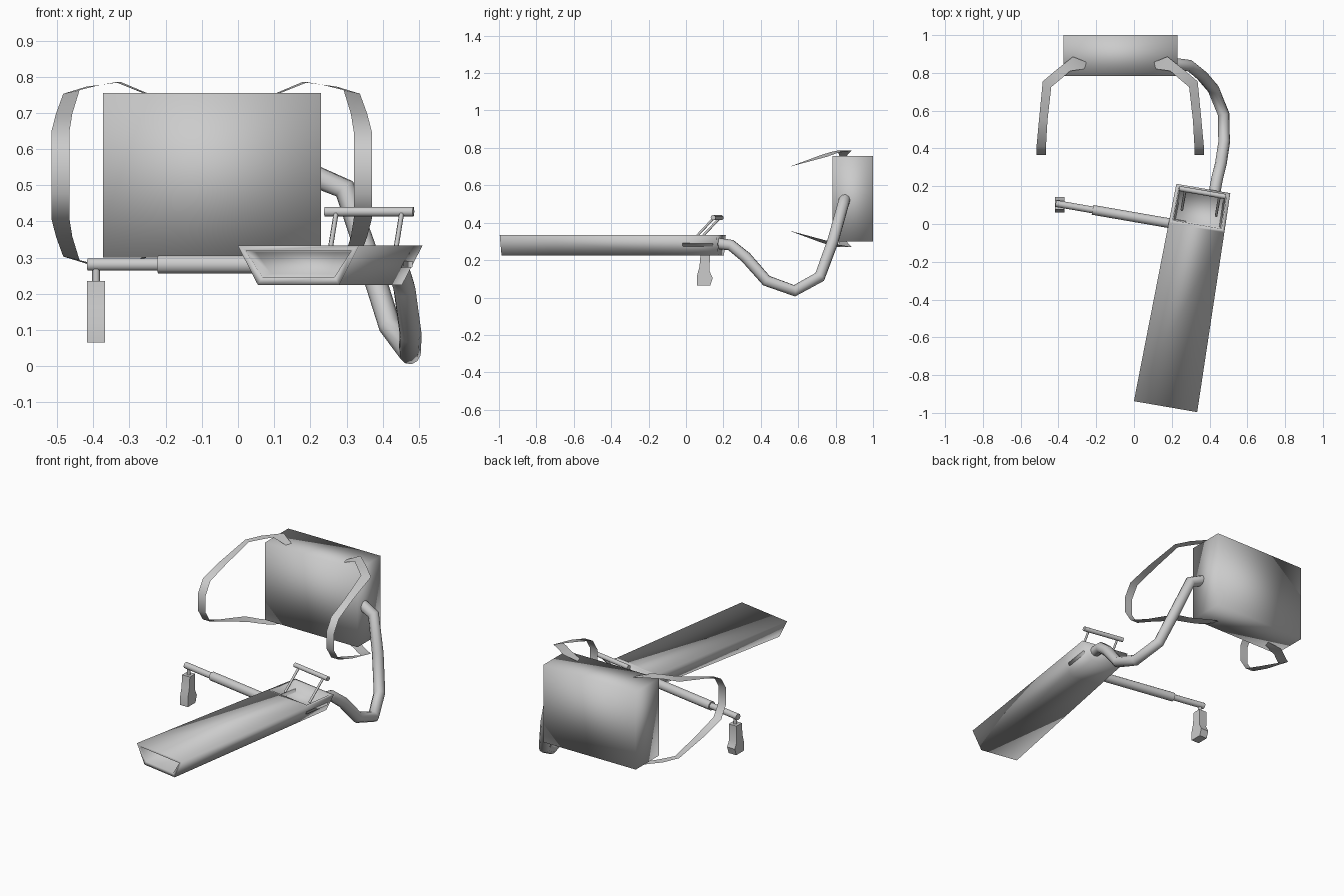
import bpy, bmesh
from mathutils import Vector

cube = bpy.data.objects.get("Cube")
if cube:
    bpy.data.objects.remove(cube, do_unlink=True)

grey = bpy.data.materials.new("light grey")
grey.use_nodes = True
tone = (0.6, 0.6, 0.6, 1)
grey.diffuse_color = tone
grey.node_tree.nodes["Principled BSDF"].inputs["Base Color"].default_value = tone


def add(name, data):
    obj = bpy.data.objects.new(name, data)
    data.materials.append(grey)
    bpy.context.collection.objects.link(obj)
    return obj


def finish(name, bm, recalc=True):
    if recalc:
        bmesh.ops.recalc_face_normals(bm, faces=bm.faces)
    for f in bm.faces:
        f.smooth = True
    mesh = bpy.data.meshes.new(name)
    bm.to_mesh(mesh)
    bm.free()
    return add(name, mesh)


def tube(name, points, radius, res=3):
    curve = bpy.data.curves.new(name, "CURVE")
    curve.dimensions = "3D"
    curve.bevel_depth = radius
    curve.bevel_resolution = res
    curve.use_fill_caps = True
    spline = curve.splines.new("POLY")
    spline.points.add(len(points) - 1)
    for p, co in zip(spline.points, points):
        p.co = (*co, 1)
    return add(name, curve)


def loft(bm, sections, closed):
    rings = [[bm.verts.new(co) for co in s] for s in sections]
    n = len(rings[0])
    faces = []
    for a, b in zip(rings, rings[1:]):
        for i in range(n if closed else n - 1):
            j = (i + 1) % n
            faces.append(bm.faces.new((a[i], a[j], b[j], b[i])))
    return rings, faces


# Backpack: plain block with soft shading over its edges
bm = bmesh.new()
bmesh.ops.create_cube(bm, size=1)
for v in bm.verts:
    v.co = Vector((v.co.x * 0.602 - 0.072, v.co.y * 0.215 + 0.892, v.co.z * 0.455 + 0.528))
finish("backpack", bm)

# Shoulder straps: flat ribbons, symmetrical from top to bottom
MID_X, MID_Z = -0.073, 0.528
half = [  # outer edge, inner edge, as offsets from the pack centre
    ((0.15, 0.845, 0.215), (0.16, 0.825, 0.215)),
    ((0.25, 0.886, 0.257), (0.265, 0.81, 0.257)),
    ((0.345, 0.81, 0.245), (0.305, 0.775, 0.25)),
    ((0.41, 0.755, 0.225), (0.365, 0.725, 0.235)),
    ((0.43, 0.55, 0.17), (0.385, 0.55, 0.17)),
    ((0.443, 0.41, 0.12), (0.393, 0.41, 0.12)),
    ((0.443, 0.365, 0.05), (0.393, 0.365, 0.05)),
]
for name, side in (("strap_left", 1), ("strap_right", -1)):
    upper = [[(MID_X + side * x, y, MID_Z + z) for x, y, z in s] for s in half]
    lower = [[(x, y, 2 * MID_Z - z) for x, y, z in s] for s in reversed(upper)]
    bm = bmesh.new()
    loft(bm, upper + lower, False)
    finish(name, bm, False)

# Long tapered nozzle with a hollow mouth and a recess under the handle
front, back = Vector((0.167, -0.967, 0)), Vector((0.367, 0.188, 0))
axis = (back - front).normalized()
across = Vector((axis.y, -axis.x, 0))


def section(t):
    c = front.lerp(back, t)
    top, low = 0.17 - 0.025 * t, 0.114 - 0.026 * t
    return [c + across * w + Vector((0, 0, z)) for w, z in
            ((-top, 0.333), (top, 0.333), (low, 0.225), (-low, 0.225))]


bm = bmesh.new()
rings, faces = loft(bm, [section(t) for t in (0, 0.82, 1)], True)
mouth = bm.faces.new(rings[0])
bm.faces.new(reversed(rings[-1]))
bmesh.ops.recalc_face_normals(bm, faces=bm.faces)
recess = max(faces[4:], key=lambda f: f.calc_center_median().z)
for face, rim, push in ((recess, 0.025, Vector((0, 0, -0.06))), (mouth, 0.025, axis * 0.12)):
    bmesh.ops.inset_individual(bm, faces=[face], thickness=rim)
    bmesh.ops.inset_individual(bm, faces=[face], thickness=0.01)
    bmesh.ops.translate(bm, verts=face.verts, vec=push)
finish("nozzle", bm)

# Carrying handle on the nozzle
bar = [Vector((0.24, 0.188, 0.427)), Vector((0.485, 0.145, 0.427))]
tube("handle_bar", bar, 0.0135)
for name, t in (("handle_post_left", 0.87), ("handle_post_right", 0.13)):
    top = bar[0].lerp(bar[1], t)
    tube(name, [top - axis * 0.11 - Vector((0, 0, 0.115)), top], 0.007, 1)

# Side arm, thick sleeve then thin rod, with a grip hanging from its end
root = Vector((0.27, -0.01, 0.281))
tube("arm_sleeve", [root, root - across * 0.497], 0.026)
tube("arm_rod", [root - across * 0.48, root - across * 0.695], 0.018)
tube("grip_neck", [(-0.392, 0.102, 0.28), (-0.392, 0.102, 0.22)], 0.011, 1)

profile = [(0.078, 0.235), (0.128, 0.235), (0.126, 0.14), (0.143, 0.105),
           (0.13, 0.065), (0.06, 0.065), (0.06, 0.12), (0.072, 0.165)]
bm = bmesh.new()
rings, _ = loft(bm, [[(x, y, z) for y, z in profile] for x in (-0.418, -0.368)], True)
for ring in rings:
    bm.faces.new(ring)
grip = finish("grip", bm)
bpy.context.view_layer.objects.active = grip
grip.select_set(True)
bpy.ops.object.shade_smooth_by_angle()

# Hose from the nozzle round to the side of the pack
tube("hose", [(0.425, 0.16, 0.29), (0.44, 0.24, 0.28), (0.46, 0.32, 0.215),
              (0.477, 0.43, 0.09), (0.475, 0.58, 0.036), (0.42, 0.715, 0.11),
              (0.36, 0.785, 0.3), (0.295, 0.838, 0.49), (0.2, 0.85, 0.53)], 0.031)
